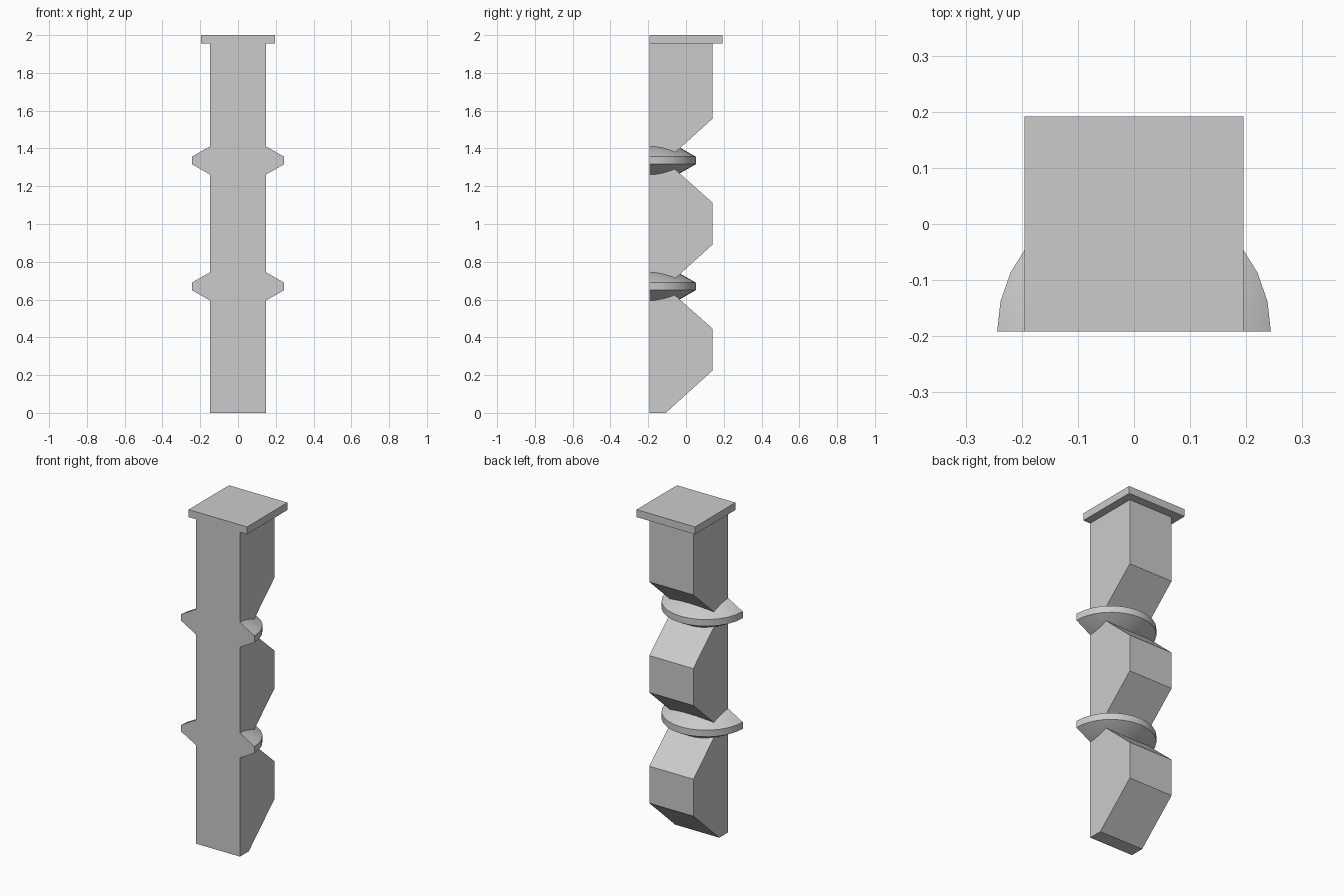
import bpy, bmesh
from math import cos, sin, pi

cube = bpy.data.objects.get("Cube")
if cube:
    bpy.data.objects.remove(cube, do_unlink=True)

# One plain material for everything
GREY = (0.6, 0.6, 0.6, 1.0)
mat = bpy.data.materials.new("light_grey")
mat.use_nodes = True
mat.diffuse_color = GREY
mat.node_tree.nodes["Principled BSDF"].inputs["Base Color"].default_value = GREY

FRONT = -0.192
HALF_W = 0.147
PITCH = 2 / 3          # height of one repeat
CAP_BASE = 1.955


def add_object(name, bm):
    bmesh.ops.recalc_face_normals(bm, faces=bm.faces)
    mesh = bpy.data.meshes.new(name)
    bm.to_mesh(mesh)
    bm.free()
    mesh.materials.append(mat)
    obj = bpy.data.objects.new(name, mesh)
    bpy.context.collection.objects.link(obj)
    return obj


def extrude_side_profile(name, points, half_width):
    """Extrude a closed (y, z) outline across x."""
    bm = bmesh.new()
    face = bm.faces.new([bm.verts.new((-half_width, y, z)) for y, z in points])
    ext = bmesh.ops.extrude_face_region(bm, geom=[face])
    moved = [v for v in ext["geom"] if isinstance(v, bmesh.types.BMVert)]
    bmesh.ops.translate(bm, verts=moved, vec=(2 * half_width, 0, 0))
    return add_object(name, bm)


def half_collar(name, z_mid, segments=14):
    """Half disc with a cone above and below its rim, flat at the front."""
    radius, rim, apex = 0.244, 0.02, 0.159
    bm = bmesh.new()
    top = bm.verts.new((0, FRONT, z_mid + apex))
    low = bm.verts.new((0, FRONT, z_mid - apex))
    rings = []
    for z in (z_mid + rim, z_mid - rim):
        rings.append([bm.verts.new((radius * cos(pi * i / segments),
                                    FRONT + radius * sin(pi * i / segments), z))
                      for i in range(segments + 1)])
    up, down = rings
    for i in range(segments):
        bm.faces.new((top, up[i], up[i + 1]))
        bm.faces.new((up[i], down[i], down[i + 1], up[i + 1]))
        bm.faces.new((low, down[i + 1], down[i]))
    bm.faces.new((top, up[-1], down[-1], low, down[0], up[0]))
    obj = add_object(name, bm)
    bpy.ops.object.select_all(action='DESELECT')
    obj.select_set(True)
    bpy.context.view_layer.objects.active = obj
    bpy.ops.object.shade_smooth_by_angle(angle=0.5)


# Post with a notched back
outline = [(FRONT, 0)]
for i in range(3):
    base = i * PITCH
    outline += [(-0.107, base), (0.14, base + 0.224)]
    if i < 2:
        outline.append((0.14, base + PITCH - 0.22))
outline += [(0.14, CAP_BASE), (FRONT, CAP_BASE)]
extrude_side_profile("post", outline, HALF_W)

# Collars in the notches
half_collar("lower_collar", PITCH + 0.003)
half_collar("upper_collar", 2 * PITCH + 0.003)

# Square cap plate
cap = [(FRONT, CAP_BASE), (0.192, CAP_BASE), (0.192, 2), (FRONT, 2)]
extrude_side_profile("cap_plate", cap, 0.195)
